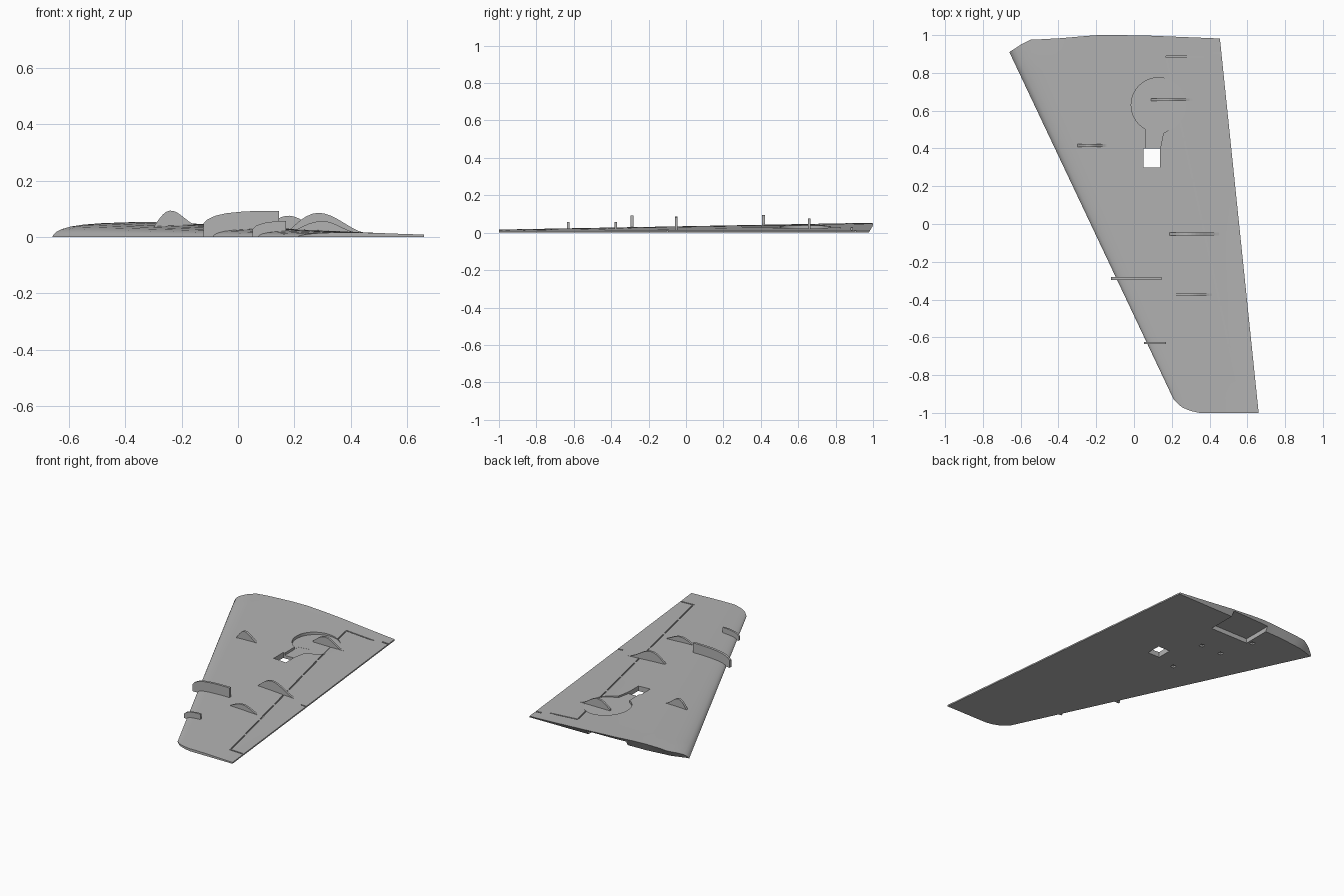
import bpy, bmesh, math

if "Cube" in bpy.data.objects:
    bpy.data.objects.remove(bpy.data.objects["Cube"])

grey = bpy.data.materials.new("plain grey")
grey.diffuse_color = (0.45, 0.45, 0.45, 1)
grey.use_nodes = True
grey.node_tree.nodes["Principled BSDF"].inputs["Base Color"].default_value = grey.diffuse_color


def interp(table, u):
    for (a, p), (b, q) in zip(table, table[1:]):
        if u <= b:
            return p + (q - p) * (u - a) / (b - a)
    return table[-1][1]


def make(name, bm):
    bmesh.ops.recalc_face_normals(bm, faces=bm.faces)
    me = bpy.data.meshes.new(name)
    bm.to_mesh(me)
    bm.free()
    ob = bpy.data.objects.new(name, me)
    bpy.context.collection.objects.link(ob)
    me.materials.append(grey)
    return ob


def prism(name, pts, offset):
    """Extrude a flat outline of 3D points by an offset."""
    bm = bmesh.new()
    face = bm.faces.new([bm.verts.new(p) for p in pts])
    new = bmesh.ops.extrude_face_region(bm, geom=[face])["geom"]
    bmesh.ops.translate(bm, vec=offset, verts=[v for v in new if isinstance(v, bmesh.types.BMVert)])
    return make(name, bm)


# Wing: profile lofted along the span, shaped end outlines
HEIGHT = [(0, 0), (.006, .22), (.015, .4), (.03, .56), (.06, .74), (.1, .86), (.16, .95),
          (.25, 1), (.33, .98), (.42, .9), (.52, .77), (.65, .57), (.8, .31), (.9, .15), (1, 0)]
ROOT_TOP = [(0, .91), (.09, .975), (.23, .982), (.41, 1), (.6, 1), (1, .982)]
ROOT_LOW = [(0, .905), (.1, .94), (.25, .96), (.6, .972), (1, .978)]
TIP = [(0, -.93), (.03, -.955), (.07, -.975), (.15, -.99), (.25, -1), (1, -1)]


def lead(y):
    return -.66 + .473 * (.91 - y)


def trail(y):
    return .455 + .1035 * (.98 - y)


def top_z(u, y):
    return (.0325 + .0185 * y) * interp(HEIGHT, u) + .009 * u


def wing():
    bm = bmesh.new()
    us = [h[0] for h in HEIGHT]
    rows = 24
    loops = []
    for r in range(rows + 1):
        v = r / rows
        loop = []
        for side, seq in ((1, us), (0, us[::-1])):
            for u in seq:
                if side == 0 and u == 0:
                    continue
                y0, y1 = interp(TIP, u), interp(ROOT_TOP if side else ROOT_LOW, u)
                y = y0 + (y1 - y0) * v
                yc = min(y, .91)
                x = lead(yc) + (trail(y) - lead(yc)) * u
                loop.append(bm.verts.new((x, y, top_z(u, y) if side else 0)))
        loops.append(loop)
    n = len(loops[0])
    for a, b in zip(loops, loops[1:]):
        for i in range(n):
            bm.faces.new((a[i], a[(i + 1) % n], b[(i + 1) % n], b[i]))
    # end caps as strips between upper and lower points
    k = len(us)
    for loop in (loops[0], loops[-1]):
        low = [loop[0]] + loop[k:][::-1]
        for i in range(k - 1):
            quad = (loop[i], loop[i + 1], low[i + 1], low[i])
            bm.faces.new(quad[:3] if i == 0 else quad)
    return make("wing", bm)


body = wing()


def cut(pts, z0, z1):
    tool = prism("cutter", [(x, y, z0) for x, y in pts], (0, 0, z1 - z0))
    tool.hide_render = True
    mod = body.modifiers.new("cut", "BOOLEAN")
    mod.operation, mod.solver, mod.object = "DIFFERENCE", "EXACT", tool
    bpy.context.view_layer.objects.active = body
    bpy.ops.object.modifier_apply(modifier=mod.name)
    bpy.data.objects.remove(tool)


def box(x0, x1, y0, y1):
    return [(x0, y0), (x1, y0), (x1, y1), (x0, y1)]


def groove(a, b, z0, w=.005):
    dx, dy = b[0] - a[0], b[1] - a[1]
    s = w / math.hypot(dx, dy)
    px, py = -dy * s, dx * s
    cut([(a[0] + px, a[1] + py), (a[0] - px, a[1] - py), (b[0] - px, b[1] - py), (b[0] + px, b[1] + py)], z0, .2)


# Round shallow well with leg channel and square through hole
cut([(.13 + .145 * math.cos(i * math.tau / 40), .63 + .145 * math.sin(i * math.tau / 40))
     for i in range(40)], .0205, .2)
cut([(.062, .38), (.135, .38), (.155, .48), (.21, .515), (.18, .56), (.06, .54)], .02, .2)
cut(box(.05, .138, .3, .4), -.1, .2)

# Open bay at the root and small sockets underneath
cut(box(-.25, .03, .78, 1.1), -.1, .03)
for x, y in ((-.06, .58), (-.21, .58), (-.28, .80), (-.09, .27)):
    cut(box(x - .013, x + .013, y - .013, y + .013), -.1, .012)

# Hinge lines of the flap and aileron, in short runs following the surface
hinge_a, hinge_b = (.17, .885), (.55, -.86)
for i in range(8):
    t0, t1 = i / 8 + .006, (i + 1) / 8 - .006
    p, q = [(hinge_a[0] + .38 * t, hinge_a[1] - 1.745 * t) for t in (t0, t1)]
    u = (q[0] - lead(q[1])) / (trail(q[1]) - lead(q[1]))
    groove(p, q, top_z(u, q[1]) - .006, .004)
groove((.17, .885), (.37, .885), .012, .004)
groove((.42, .905), (.5, .905), .004)
groove((.545, -.865), (.64, -.865), .005, .004)
groove((.53, -.10), (.6, -.10), .004, .004)

bpy.ops.object.select_all(action="DESELECT")
body.select_set(True)
bpy.context.view_layer.objects.active = body
bpy.ops.object.shade_smooth_by_angle(angle=math.radians(25))


# Thin upright fins standing on the wing
def fin(name, y, outline, w=.014):
    prism(name, [(x, y - w / 2, z) for x, z in outline], (0, w, 0))


def dome(x0, x1, peak, top, base, end, n=14):
    """Rounded hump from x0 to x1, with its crest at peak and a longer tail."""
    pts = [(x0, base)]
    for i in range(n + 1):
        t = i / n
        x = x0 + (x1 - x0) * t
        if x < peak:
            z = base + .015 + (top - base - .015) * math.sin((x - x0) / (peak - x0) * math.pi / 2)
        else:
            z = end + (top - end) * (1 + math.cos((x - peak) / (x1 - peak) * math.pi)) / 2
        pts.append((x, z))
    return pts + [(x1, base)]


fin("inner_rear_fin", .658, dome(.09, .31, .18, .076, .012, .02))
fin("inner_front_fin", .415, dome(-.30, -.14, -.24, .094, .02, .042), .016)
fin("middle_rear_fin", -.053, dome(.18, .47, .285, .086, .008, .013))
fin("outer_rear_fin", -.375, dome(.20, .43, .30, .057, .008, .016))
fin("large_front_fin", -.288, [(-.123, 0), (-.123, .048), (-.11, .062), (-.08, .076), (-.04, .085),
                               (.02, .091), (.08, .093), (.145, .093), (.145, .005)], .016)
fin("small_front_fin", -.63, [(.052, 0), (.052, .028), (.065, .041), (.09, .05), (.13, .056),
                              (.17, .057), (.17, .005)], .012)
